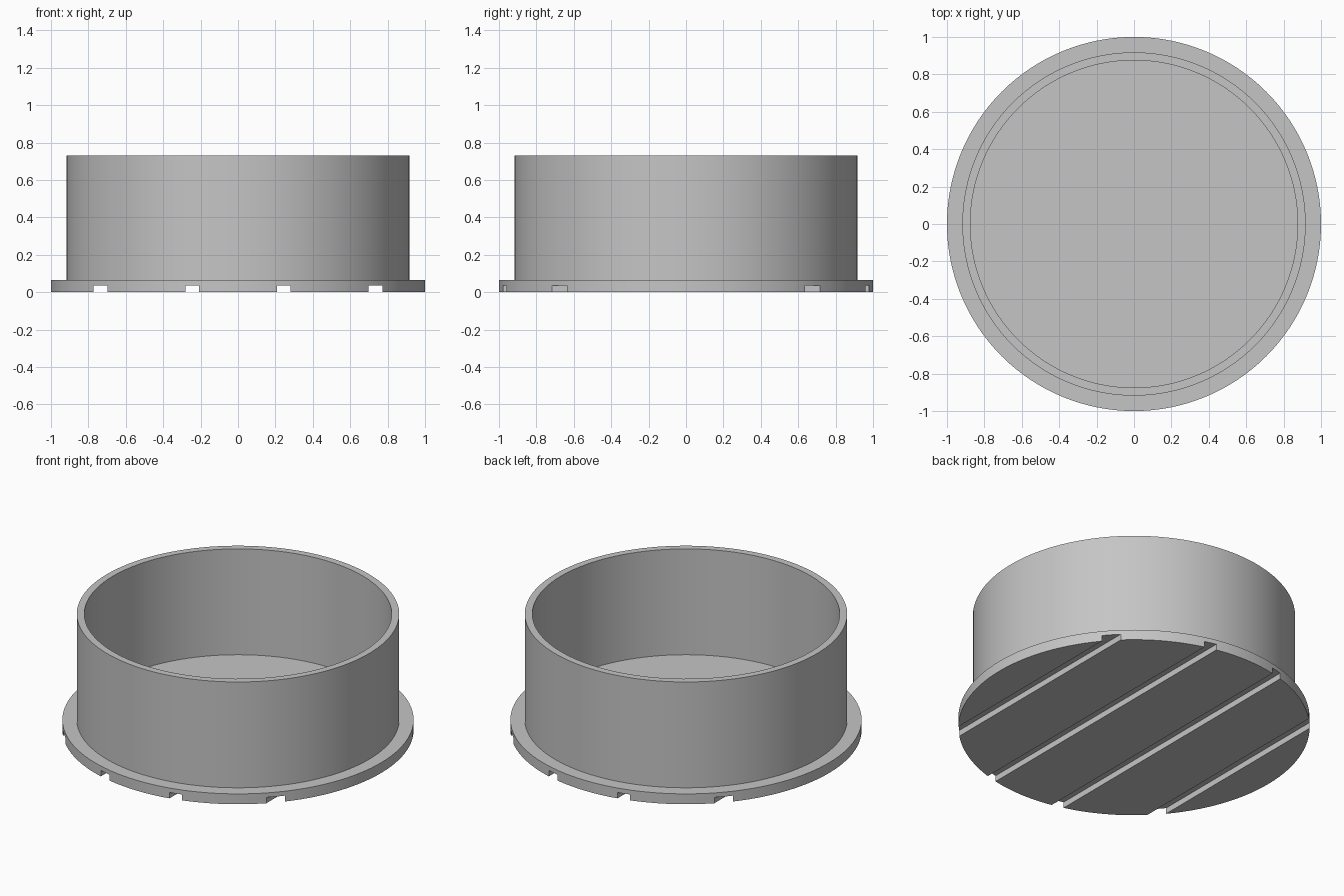
import bpy
import bmesh
from math import pi
from mathutils import Matrix

SEGMENTS = 128
BASE_R, BASE_H = 1.0, 0.065
WALL_OUT, WALL_IN, TOP = 0.918, 0.875, 0.73
GROOVE_W, GROOVE_H, GROOVE_GAP = 0.073, 0.037, 0.49

if "Cube" in bpy.data.objects:
    bpy.data.objects.remove(bpy.data.objects["Cube"], do_unlink=True)

# Single grey finish
grey = bpy.data.materials.new("plain grey")
grey.use_nodes = True
colour = (0.56, 0.56, 0.56, 1)
grey.diffuse_color = colour
grey.node_tree.nodes["Principled BSDF"].inputs["Base Color"].default_value = colour


def make_object(name, bm):
    mesh = bpy.data.meshes.new(name)
    bm.to_mesh(mesh)
    bm.free()
    mesh.materials.append(grey)
    obj = bpy.data.objects.new(name, mesh)
    bpy.context.collection.objects.link(obj)
    return obj


def revolve(name, profile):
    """Spin a (radius, height) profile around the z axis."""
    bm = bmesh.new()
    verts = [bm.verts.new((r, 0, z)) for r, z in profile]
    edges = [bm.edges.new(pair) for pair in zip(verts, verts[1:])]
    bmesh.ops.spin(bm, geom=verts + edges, cent=(0, 0, 0), axis=(0, 0, 1),
                   angle=2 * pi, steps=SEGMENTS, use_duplicate=False)
    bmesh.ops.remove_doubles(bm, verts=bm.verts, dist=1e-5)
    bmesh.ops.recalc_face_normals(bm, faces=bm.faces)
    return make_object(name, bm)


def activate(obj):
    bpy.ops.object.select_all(action="DESELECT")
    obj.select_set(True)
    bpy.context.view_layer.objects.active = obj


# Base disc, which is also the floor of the cup
bm = bmesh.new()
bmesh.ops.create_cone(bm, cap_ends=True, segments=SEGMENTS, radius1=BASE_R,
                      radius2=BASE_R, depth=BASE_H,
                      matrix=Matrix.Translation((0, 0, BASE_H / 2)))
base = make_object("base_flange", bm)

# Four parallel grooves cut across the underside
bm = bmesh.new()
for i in range(4):
    x = (i - 1.5) * GROOVE_GAP
    bmesh.ops.create_cube(bm, size=1, matrix=Matrix.Translation((x, 0, 0))
                          @ Matrix.Diagonal((GROOVE_W, 3, 2 * GROOVE_H, 1)))
cutter = make_object("groove_cutter", bm)
cutter.hide_render = True

cut = base.modifiers.new("grooves", "BOOLEAN")
cut.operation = "DIFFERENCE"
cut.solver = "EXACT"
cut.object = cutter
activate(base)
bpy.ops.object.modifier_apply(modifier=cut.name)
bpy.data.objects.remove(cutter, do_unlink=True)

# Upright ring wall with a flat rim
wall = revolve("ring_wall", [(WALL_OUT, BASE_H), (WALL_OUT, TOP),
                             (WALL_IN, TOP), (WALL_IN, BASE_H)])
# Keep the rim facing up and the walls facing away from their core
rim = max(wall.data.polygons, key=lambda p: p.center.z)
if rim.normal.z < 0:
    wall.data.flip_normals()

for part in (base, wall):
    activate(part)
    bpy.ops.object.shade_smooth_by_angle(angle=pi / 6)
